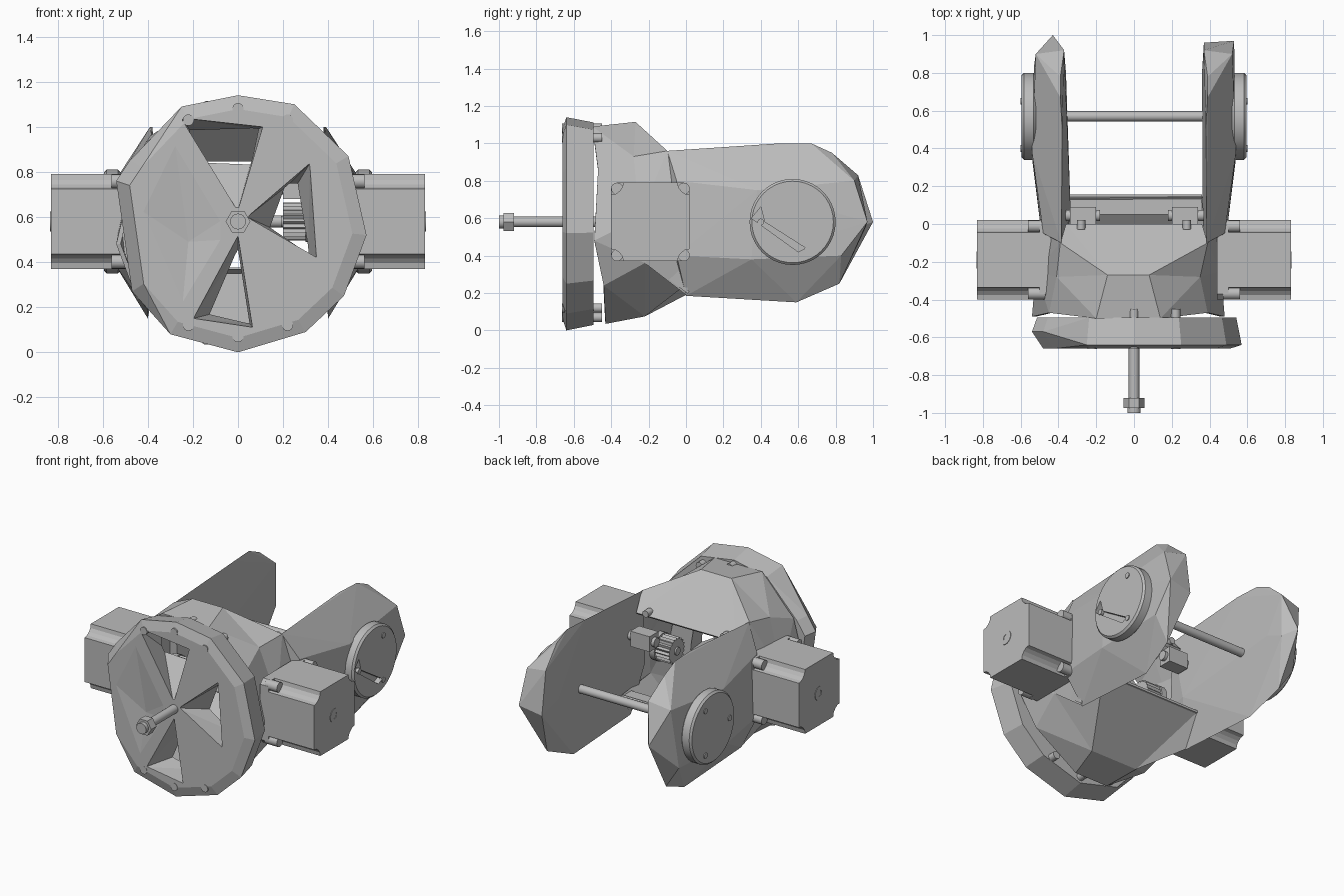
import bpy, bmesh, math
from mathutils import Vector, Matrix

if "Cube" in bpy.data.objects:
    bpy.data.objects.remove(bpy.data.objects["Cube"], do_unlink=True)

GREY = (0.5, 0.5, 0.5, 1)
mat = bpy.data.materials.new("plain_grey")
mat.use_nodes = True
mat.diffuse_color = GREY
mat.node_tree.nodes["Principled BSDF"].inputs["Base Color"].default_value = GREY
AXIS_Z = 0.58
MOTOR_Y = -0.19


def finish(name, bm):
    bmesh.ops.recalc_face_normals(bm, faces=bm.faces)
    me = bpy.data.meshes.new(name)
    bm.to_mesh(me)
    bm.free()
    me.materials.append(mat)
    ob = bpy.data.objects.new(name, me)
    bpy.context.scene.collection.objects.link(ob)
    return ob


def hull(name, points):
    bm = bmesh.new()
    for p in points:
        bm.verts.new(p)
    res = bmesh.ops.convex_hull(bm, input=bm.verts)
    loose = {v for v in res["geom_interior"] + res["geom_unused"]
             if isinstance(v, bmesh.types.BMVert)}
    bmesh.ops.delete(bm, geom=list(loose), context="VERTS")
    return finish(name, bm)


def prism(name, outline, start, end, axis):
    """Extrude an outline along x (outline is y, z) or y (outline is x, z)."""
    put = (lambda a, b, t: (t, a, b)) if axis == "x" else (lambda a, b, t: (a, t, b))
    bm = bmesh.new()
    rings = [[bm.verts.new(put(a, b, t)) for a, b in outline] for t in (start, end)]
    bm.faces.new(rings[0])
    bm.faces.new(rings[1])
    for i in range(len(outline)):
        j = (i + 1) % len(outline)
        bm.faces.new((rings[0][i], rings[0][j], rings[1][j], rings[1][i]))
    return finish(name, bm)


def circle(a, b, r, n, r2=None):
    return [(a + (r2 if r2 and i % 2 else r) * math.cos(math.tau * i / n),
             b + (r2 if r2 and i % 2 else r) * math.sin(math.tau * i / n)) for i in range(n)]


def rod(name, a, b, r, start, end, axis, n=24):
    ob = prism(name, circle(a, b, r, n), start, end, axis)
    if n > 8:
        bpy.ops.object.select_all(action="DESELECT")
        bpy.context.view_layer.objects.active = ob
        ob.select_set(True)
        bpy.ops.object.shade_smooth_by_angle(angle=math.radians(35))
    return ob


def cut(ob, cutter):
    cutter.hide_render = True
    cutter.hide_set(True)
    mod = ob.modifiers.new("cut", "BOOLEAN")
    mod.operation = "DIFFERENCE"
    mod.solver = "EXACT"
    mod.object = cutter


def four_corners(quarter):
    """Repeat a corner profile around the motor axis."""
    turned = [Matrix.Rotation(math.pi / 2 * k, 2) @ Vector(p) for k in range(4) for p in quarter]
    return [(MOTOR_Y + v.x, AXIS_Z + v.y) for v in turned]


# Faceted front plate
rim = [(0, 0), (0.3, 0.09), (0.47, 0.25), (0.57, 0.52), (0.49, 0.87), (0.25, 1.1), (0, 1.14),
       (-0.25, 1.09), (-0.48, 0.85), (-0.54, 0.76), (-0.47, 0.27), (-0.3, 0.08)]
plate_points = []
for x, z in rim:
    for scale, y in ((1, -0.57 if x < -0.3 else -0.64), (0.89, -0.66), (0.95, -0.495)):
        plate_points.append((x * scale, y, AXIS_Z + (z - AXIS_Z) * scale))
plate = hull("front_plate", plate_points)

# Shallow faceted dent in the plate
cut(plate, hull("plate_dent_cutter", [(-0.22, -0.635, 0.49), (-0.46, -0.665, 0.65), (-0.29, -0.665, 1.0),
                                      (-0.05, -0.665, 0.6), (-0.05, -0.665, 0.5), (-0.25, -0.665, 0.17)]))

# Three openings with sloping walls: front outline, then back outline
openings = {
    "top": ([(-0.25, 1.04), (0.11, 1.0), (0.0, 0.63)],
            [(-0.21, 0.98), (0.09, 0.99), (0.06, 0.85), (-0.2, 0.86)]),
    "side": ([(0.04, 0.6), (0.32, 0.84), (0.35, 0.42)],
             [(0.15, 0.55), (0.22, 0.74), (0.26, 0.74), (0.31, 0.44)]),
    "bottom": ([(0.0, 0.52), (-0.2, 0.15), (0.065, 0.11)],
               [(0.0, 0.45), (-0.12, 0.17), (0.05, 0.13)]),
}
for key, (front, back) in openings.items():
    cut(plate, hull(key + "_opening_cutter",
                    [(x, -0.67, z) for x, z in front] + [(x, -0.48, z) for x, z in back]))

# Hollow faceted housing, lofted through three slightly offset rings
half_rings = [
    (-0.03, [(0.17, -0.5, 1.09), (0.42, -0.47, 0.86), (0.51, -0.49, 0.48), (0.42, -0.44, 0.24),
             (0.12, -0.43, 0.035)]),
    (-0.03, [(0.11, -0.27, 1.115), (0.38, -0.28, 0.93), (0.49, -0.25, 0.6), (0.46, -0.22, 0.36),
             (0.17, -0.22, 0.075)]),
    (0, [(0.36, 0.0, 0.86), (0.39, -0.1, 0.96), (0.49, 0.0, 0.58), (0.4, 0.0, 0.19),
         (0.36, 0.15, 0.36)]),
]
bm = bmesh.new()
rings = []
for shift, half in half_rings:
    full = half + [(-x, y, z) for x, y, z in reversed(half)]
    rings.append([bm.verts.new((x + shift, y, z)) for x, y, z in full])
for r0, r1 in zip(rings, rings[1:]):
    for i in range(len(r0)):
        j = (i + 1) % len(r0)
        bm.faces.new((r0[i], r0[j], r1[j], r1[i]))
bmesh.ops.triangulate(bm, faces=bm.faces)
housing = finish("housing", bm)
solid = housing.modifiers.new("thickness", "SOLIDIFY")
solid.thickness = 0.02

# Flat lip on the rear edge of the floor
prism("floor_lip", [(0.08, 0.35), (0.155, 0.355), (0.155, 0.37), (0.05, 0.37)], -0.36, 0.36, "x")

# Arm points shared by both sides, and the points that differ
arm = [(0.385, -0.1, 0.96), (0.38, 0.5, 1.0), (0.39, 0.67, 1.0), (0.39, 0.78, 0.95), (0.37, 0.92, 0.83),
       (0.52, 0.9, 0.8), (0.53, 0.83, 0.4), (0.43, 0.82, 0.25), (0.4, 0.59, 0.15), (0.4, 0.3, 0.18),
       (0.4, 0.0, 0.185), (0.48, -0.05, 0.8), (0.49, -0.05, 0.4), (0.54, 0.38, 0.75), (0.54, 0.35, 0.38),
       (0.365, -0.1, 0.5), (0.36, 0.8, 0.6)]
extras = {1: [(0.37, 0.96, 0.55), (0.53, 0.97, 0.58)],
          -1: [(0.43, 1.0, 0.58), (0.37, 0.92, 0.55), (0.335, 0.05, 0.5)]}

for side, s in (("left", 1), ("right", -1)):
    hull(side + "_arm", [(s * x, y, z) for x, y, z in arm + extras[s]])

    # Round pivot cap with three screws
    cap = rod(side + "_pivot_cap", 0.57, AXIS_Z, 0.23, s * 0.52, s * 0.595, "x", 40)
    bev = cap.modifiers.new("soft_edge", "BEVEL")
    bev.width = 0.012
    bev.limit_method = "ANGLE"
    for y, z in ((0.65, 0.72), (0.65, 0.43), (0.4, AXIS_Z)):
        rod(side + "_cap_screw", y, z, 0.018, s * 0.58, s * 0.6, "x", 12)

    # Motor with a square flange and a body with notched corners
    prism(side + "_motor_flange", four_corners([(0.21, 0.18), (0.18, 0.21)]), s * 0.44, s * 0.5, "x")
    notch = [(0.21, 0.145), (0.185, 0.15), (0.165, 0.165), (0.15, 0.185), (0.145, 0.21)]
    prism(side + "_motor", four_corners(notch), s * 0.45, s * 0.83, "x")
    ring = rod(side + "_motor_boss", MOTOR_Y, AXIS_Z, 0.045, s * 0.82, s * 0.833, "x")
    cut(ring, rod(side + "_boss_cutter", MOTOR_Y, AXIS_Z, 0.02, s * 0.825, s * 0.85, "x"))
    for dy in (-0.178, 0.178):
        for dz in (-0.178, 0.178):
            rod(side + "_motor_screw", MOTOR_Y + dy, AXIS_Z + dz, 0.032, s * 0.47, s * 0.56, "x", 16)

    # Toothed pulley on the motor shaft, with its flange
    rod(side + "_motor_shaft", MOTOR_Y, AXIS_Z, 0.025, s * 0.19, s * 0.47, "x")
    prism(side + "_pulley", circle(MOTOR_Y, AXIS_Z, 0.085, 40, 0.073), s * 0.2, s * 0.3, "x")
    rod(side + "_pulley_flange", MOTOR_Y, AXIS_Z, 0.09, s * 0.3, s * 0.34, "x")

    # Small idler bracket above the pulley
    prism(side + "_idler_block", [(0.0, 0.68), (0.09, 0.68), (0.09, 0.78), (0.0, 0.78)],
          s * 0.2, s * 0.34, "x")
    rod(side + "_idler_pin", 0.045, 0.73, 0.03, s * 0.18, s * 0.37, "x")

    # Screw on the rear edge of the top panel
    rod(side + "_panel_screw", s * 0.28, 0.88, 0.022, -0.03, 0.02, "y", 12)

# Triangular pocket in the left pivot cap
pocket = prism("cap_pocket_cutter", [(0.35, 0.6), (0.4, 0.66), (0.42, 0.58), (0.64, 0.44), (0.6, 0.42)],
               0.56, 0.7, "x")
cut(bpy.data.objects["left_pivot_cap"], pocket)

# Cross rod and front spindle with its nut
rod("cross_rod", 0.57, AXIS_Z, 0.027, -0.4, 0.4, "x")
rod("spindle", 0, AXIS_Z, 0.028, -0.97, -0.45, "y")
rod("spindle_nut", 0, AXIS_Z, 0.055, -0.975, -0.92, "y", 6)
rod("spindle_tip", 0, AXIS_Z, 0.035, -1.0, -0.97, "y")

# Plate screws, long enough to reach the housing
for x, z in ((-0.22, 1.03), (0, 1.08), (0.22, 1.03), (-0.22, 0.12), (0, 0.07), (0.22, 0.12)):
    rod("plate_screw", x, z, 0.025, -0.662, -0.45, "y", 16)
